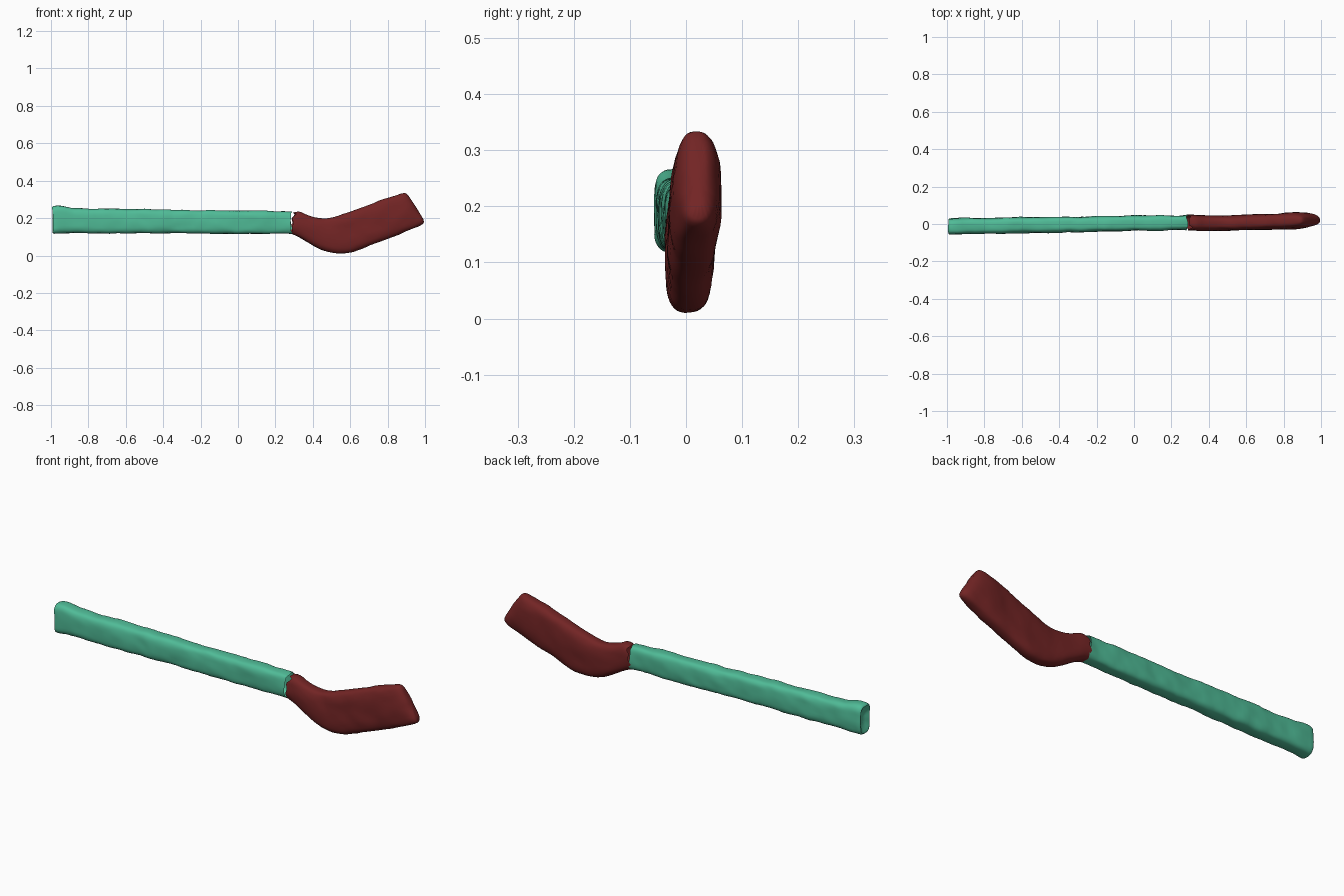
import bpy, bmesh, math, random
from mathutils import Vector

if "Cube" in bpy.data.objects:
    bpy.data.objects.remove(bpy.data.objects["Cube"])

random.seed(4)
SIDES = 24


def material(name, color):
    m = bpy.data.materials.new(name)
    m.diffuse_color = (*color, 1)
    m.use_nodes = True
    m.node_tree.nodes["Principled BSDF"].inputs["Base Color"].default_value = m.diffuse_color
    return m


def ring(top, bottom, y0, y1, power):
    """Rounded-box section between a top and bottom point (x, z), spanning y0..y1."""
    t, b = Vector((top[0], 0, top[1])), Vector((bottom[0], 0, bottom[1]))
    pts = []
    for i in range(SIDES):
        a = 2 * math.pi * i / SIDES
        c, s = math.cos(a), math.sin(a)
        u = math.copysign(abs(c) ** (2 / power), c)
        v = math.copysign(abs(s) ** (2 / power), s)
        p = (t + b) / 2 + (t - b) / 2 * v
        p.y = (y0 + y1) / 2 + (y1 - y0) / 2 * u
        pts.append(p)
    return pts


def subdivide(sections, step=0.04):
    """Insert evenly blended sections in long spans."""
    out = []
    for a, b in zip(sections, sections[1:]):
        n = max(1, round(abs(b[0] - a[0]) / step))
        out += [tuple(p + (q - p) * k / n for p, q in zip(a, b)) for k in range(n)]
    return out + [sections[-1]]


def loft(name, sections, mat, power, cap_first, cap_last, jag_ring, jag):
    """Skin sections (top x, top z, bottom x, bottom z, y min, y max)."""
    bm = bmesh.new()
    rows = []
    for s in subdivide(sections):
        pts = ring(s[0:2], s[2:4], s[4], s[5], power)
        rows.append([bm.verts.new(p) for p in pts])
    # ragged torn rim at the joint
    for v in rows[jag_ring]:
        v.co.x += random.uniform(-jag, jag)
    for a, b in zip(rows, rows[1:]):
        for i in range(SIDES):
            j = (i + 1) % SIDES
            bm.faces.new((a[i], a[j], b[j], b[i]))
    if cap_first:
        bm.faces.new(rows[0][::-1])
    if cap_last:
        bm.faces.new(rows[-1])
    bmesh.ops.recalc_face_normals(bm, faces=bm.faces)
    me = bpy.data.meshes.new(name)
    bm.to_mesh(me)
    bm.free()
    ob = bpy.data.objects.new(name, me)
    bpy.context.collection.objects.link(ob)
    me.materials.append(mat)
    sub = ob.modifiers.new("smooth", "SUBSURF")
    sub.levels = sub.render_levels = 1
    # gentle lumps over the surface
    tex = bpy.data.textures.new(name + "_lumps", "CLOUDS")
    tex.noise_scale = 0.09
    d = ob.modifiers.new("lumps", "DISPLACE")
    d.texture, d.strength, d.mid_level = tex, 0.012, 0.5
    bpy.ops.object.select_all(action="DESELECT")
    ob.select_set(True)
    bpy.context.view_layer.objects.active = ob
    bpy.ops.object.shade_smooth_by_angle(angle=math.radians(50))
    return ob


teal = material("teal", (0.08, 0.50, 0.31))
red = material("dark_red", (0.17, 0.018, 0.018))

# Shaft: dented butt end, small flare, long straight grip, open torn end
shaft = [
    (-0.972, 0.205, -0.972, 0.165, -0.025, 0.000),
    (-0.985, 0.245, -0.985, 0.135, -0.045, 0.015),
    (-0.998, 0.258, -0.992, 0.120, -0.056, 0.024),
    (-0.985, 0.268, -0.985, 0.116, -0.060, 0.030),
    (-0.945, 0.268, -0.960, 0.116, -0.059, 0.031),
    (-0.890, 0.253, -0.900, 0.119, -0.055, 0.031),
    (-0.600, 0.250, -0.600, 0.119, -0.050, 0.036),
    (-0.200, 0.243, -0.200, 0.117, -0.041, 0.042),
    (0.285, 0.237, 0.285, 0.114, -0.031, 0.048),
]
loft("shaft", shaft, teal, 3.4, True, False, -1, 0.006)

# Blade: ragged neck, bent heel, flat slanted paddle, tapered toe
blade = [
    (0.300, 0.232, 0.275, 0.116, -0.032, 0.049),
    (0.325, 0.242, 0.310, 0.108, -0.034, 0.048),
    (0.360, 0.222, 0.370, 0.076, -0.036, 0.047),
    (0.410, 0.205, 0.440, 0.028, -0.037, 0.046),
    (0.465, 0.198, 0.520, 0.005, -0.037, 0.046),
    (0.535, 0.210, 0.600, 0.014, -0.035, 0.048),
    (0.620, 0.242, 0.690, 0.047, -0.033, 0.052),
    (0.830, 0.321, 0.925, 0.138, -0.026, 0.061),
    (0.870, 0.334, 0.965, 0.156, -0.020, 0.059),
    (0.895, 0.339, 0.990, 0.170, -0.008, 0.048),
    (0.908, 0.333, 0.997, 0.182, 0.008, 0.034),
]
loft("blade", blade, red, 3.0, False, True, 0, 0.016)
